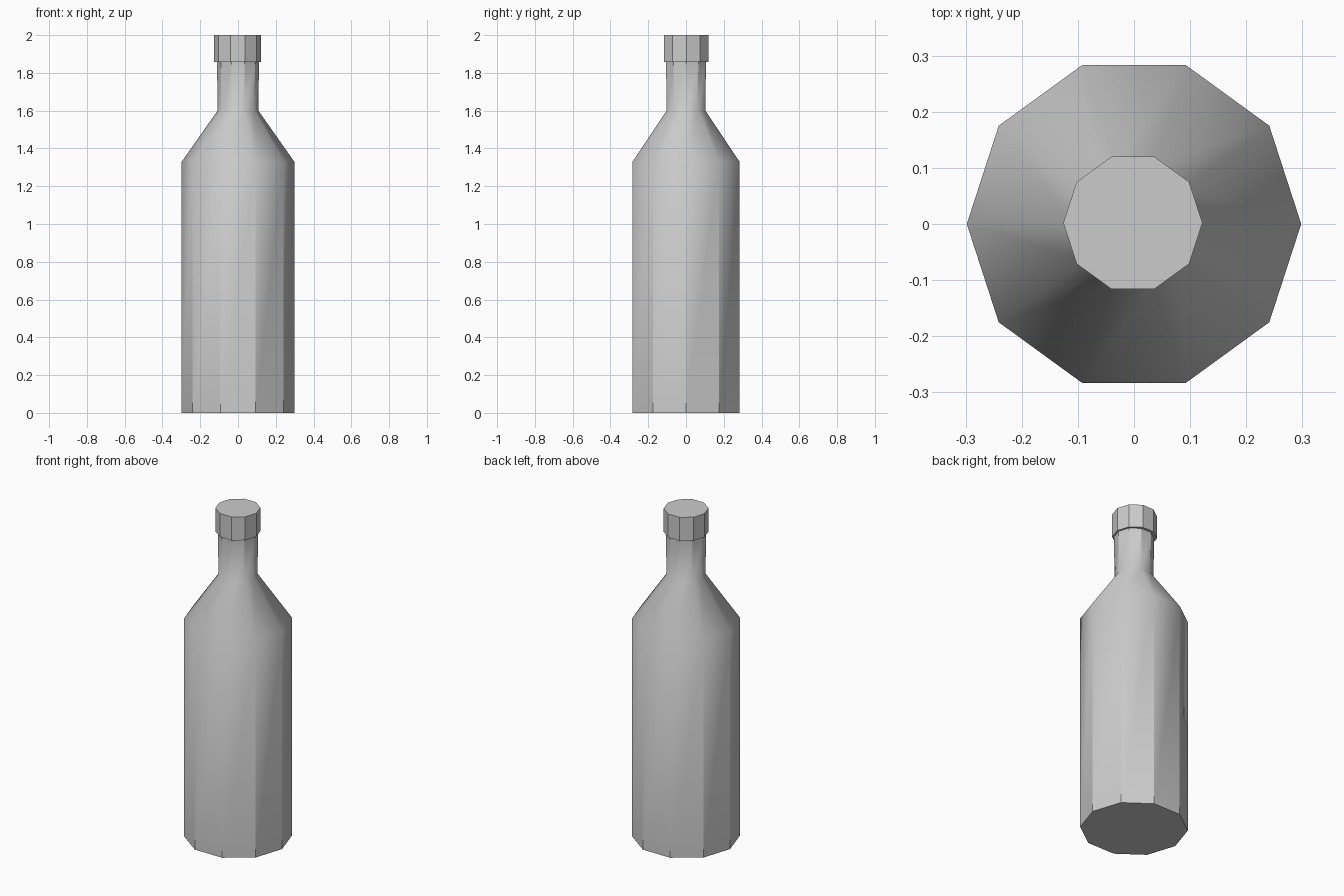
import bpy, bmesh, math

if "Cube" in bpy.data.objects:
    bpy.data.objects.remove(bpy.data.objects["Cube"])

SIDES = 10


def lathe(name, profile, cx=0.0, cy=0.0):
    """Revolve (radius, z) points into a closed ten-sided solid."""
    bm = bmesh.new()
    rings = []
    for r, z in profile:
        rings.append([bm.verts.new((cx + r * math.cos(math.tau * i / SIDES),
                                    cy + r * math.sin(math.tau * i / SIDES), z))
                      for i in range(SIDES)])
    for low, high in zip(rings, rings[1:]):
        for i in range(SIDES):
            j = (i + 1) % SIDES
            bm.faces.new((low[i], low[j], high[j], high[i]))
    bm.faces.new(rings[0][::-1])
    bm.faces.new(rings[-1])
    mesh = bpy.data.meshes.new(name)
    bm.to_mesh(mesh)
    bm.free()
    obj = bpy.data.objects.new(name, mesh)
    bpy.context.collection.objects.link(obj)
    # Soft shoulder, crisp body facets
    bpy.ops.object.select_all(action='DESELECT')
    obj.select_set(True)
    bpy.context.view_layer.objects.active = obj
    bpy.ops.object.shade_smooth_by_angle(angle=math.radians(35))
    return obj


# Body, sloping shoulder and slightly flared neck
lathe("bottle_body", [(0.298, 0), (0.298, 1.33), (0.108, 1.6), (0.111, 1.86)])

# Cap, a touch wider than the neck
lathe("bottle_cap", [(0.124, 1.857), (0.124, 2.0)], -0.002, 0.002)
